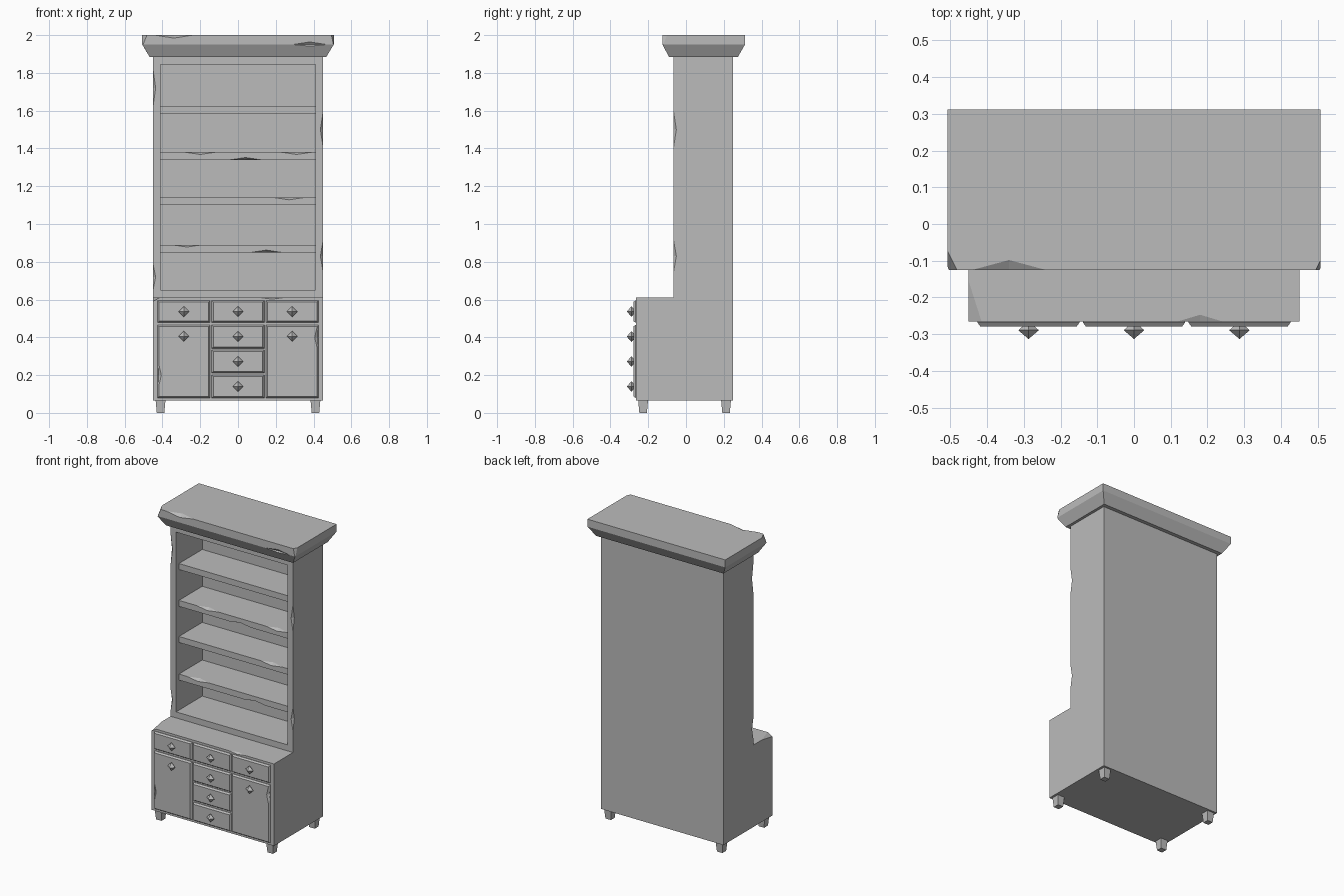
import bpy
import bmesh
from mathutils import Vector

if "Cube" in bpy.data.objects:
    bpy.data.objects.remove(bpy.data.objects["Cube"])

grey = bpy.data.materials.new("plain_grey")
grey.use_nodes = True
colour = (0.5, 0.5, 0.5, 1)
grey.diffuse_color = colour
grey.node_tree.nodes["Principled BSDF"].inputs["Base Color"].default_value = colour


def finish(name, bm):
    bmesh.ops.recalc_face_normals(bm, faces=bm.faces)
    mesh = bpy.data.meshes.new(name)
    bm.to_mesh(mesh)
    bm.free()
    mesh.materials.append(grey)
    obj = bpy.data.objects.new(name, mesh)
    bpy.context.collection.objects.link(obj)
    return obj


def loft(name, rings):
    """Stack of four-cornered rings, capped at both ends."""
    bm = bmesh.new()
    loops = [[bm.verts.new(p) for p in ring] for ring in rings]
    bm.faces.new(loops[0])
    bm.faces.new(loops[-1])
    for a, b in zip(loops, loops[1:]):
        for i in range(len(a)):
            j = (i + 1) % len(a)
            bm.faces.new((a[i], a[j], b[j], b[i]))
    return finish(name, bm)


def level(x0, x1, y0, y1, z):
    return [(x0, y0, z), (x1, y0, z), (x1, y1, z), (x0, y1, z)]


def upright(x0, x1, z0, z1, y):
    return [(x0, y, z0), (x1, y, z0), (x1, y, z1), (x0, y, z1)]


def box(name, x0, x1, y0, y1, z0, z1):
    return loft(name, [level(x0, x1, y0, y1, z0), level(x0, x1, y0, y1, z1)])


def diamond(name, centre, radii):
    """Stretched octahedron."""
    c, r = Vector(centre), Vector(radii)
    bm = bmesh.new()
    for axis in range(3):
        for sign in (-1, 1):
            p = c.copy()
            p[axis] += sign * r[axis]
            bm.verts.new(p)
    bmesh.ops.convex_hull(bm, input=bm.verts)
    return finish(name, bm)


def cut(obj, cutter):
    cutter.hide_render = True
    mod = obj.modifiers.new("cut", "BOOLEAN")
    mod.operation = "DIFFERENCE"
    mod.solver = "EXACT"
    mod.object = cutter
    graph = bpy.context.evaluated_depsgraph_get()
    mesh = bpy.data.meshes.new_from_object(obj.evaluated_get(graph))
    obj.modifiers.clear()
    obj.data = mesh
    bpy.data.objects.remove(cutter)


def chip(obj, centre, radii):
    """Worn notch on an edge."""
    cut(obj, diamond("chip_cutter", centre, radii))


# Carcass: stepped side profile with the shelf opening cut out
profile = [(-0.265, 0.065), (0.25, 0.065), (0.25, 1.9), (-0.065, 1.9),
           (-0.065, 0.61), (-0.265, 0.61)]
carcass = loft("carcass", [[(x, y, z) for y, z in profile] for x in (-0.45, 0.45)])
cut(carcass, box("opening_cutter", -0.41, 0.41, -0.2, 0.21, 0.65, 1.845))
for x, z, length in ((-0.45, 1.72, 0.1), (-0.45, 0.72, 0.07),
                     (0.45, 1.5, 0.09), (0.45, 0.83, 0.08)):
    chip(carcass, (x, -0.065, z), (0.014, 0.014, length))
chip(carcass, (-0.45, -0.265, 0.61), (0.035, 0.11, 0.02))
chip(carcass, (0.18, -0.265, 0.61), (0.06, 0.018, 0.008))

# Crown moulding
crown = loft("crown", [level(-0.468, 0.468, -0.09, 0.275, 1.885),
                       level(-0.507, 0.507, -0.125, 0.312, 1.95),
                       level(-0.507, 0.507, -0.125, 0.312, 2.0)])
chip(crown, (-0.34, -0.125, 2.0), (0.1, 0.027, 0.016))
chip(crown, (0.38, -0.125, 1.95), (0.09, 0.012, 0.014))
for x, size in ((-0.507, 0.05), (0.507, 0.025)):
    chip(crown, (x, -0.125, 2.0), (size * 0.5, size, 0.06))

# Shelves, each with worn front edges
shelf_wear = [(0.85, [(-0.27, 1), (0.15, 0)]), (1.1, [(0.27, 1)]),
              (1.34, [(-0.2, 1), (0.31, 1), (0.04, 0)]), (1.585, [])]
for z, wear in shelf_wear:
    shelf = box("shelf", -0.411, 0.411, -0.035, 0.211, z, z + 0.04)
    for x, top in wear:
        chip(shelf, (x, -0.035, z + 0.04 * top), (0.08, 0.025, 0.012))

# Drawer and door fronts with chamfered edges
rows = [(0.478, 0.595), (0.342, 0.465), (0.212, 0.332), (0.08, 0.2)]
door_rows = [rows[0], (0.08, 0.465)]


def front_panel(name, x, z0, z1):
    w, e = 0.139, 0.008
    return loft(name, [upright(x - w, x + w, z0, z1, -0.26),
                       upright(x - w, x + w, z0, z1, -0.268),
                       upright(x - w + e, x + w - e, z0 + e, z1 - e, -0.279)])


for x, spans in ((-0.287, door_rows), (0, rows), (0.287, door_rows)):
    for i, (z0, z1) in enumerate(spans):
        is_door = x != 0 and i == 1
        panel = front_panel("door" if is_door else "drawer_front", x, z0, z1)
        if is_door:
            side = -1 if x < 0 else 1
            chip(panel, (x + side * 0.135, -0.279, 0.2 if x < 0 else 0.4),
                 (0.016, 0.012, 0.07))
        knob_z = 0.405 if is_door else (z0 + z1) / 2
        diamond("knob", (x, -0.289, knob_z), (0.028, 0.024, 0.028))

# Tapered feet
for x in (-0.41, 0.41):
    for y in (-0.227, 0.212):
        loft("foot", [level(x - s, x + s, y - s, y + s, z)
                      for s, z in ((0.02, 0), (0.026, 0.067))])
